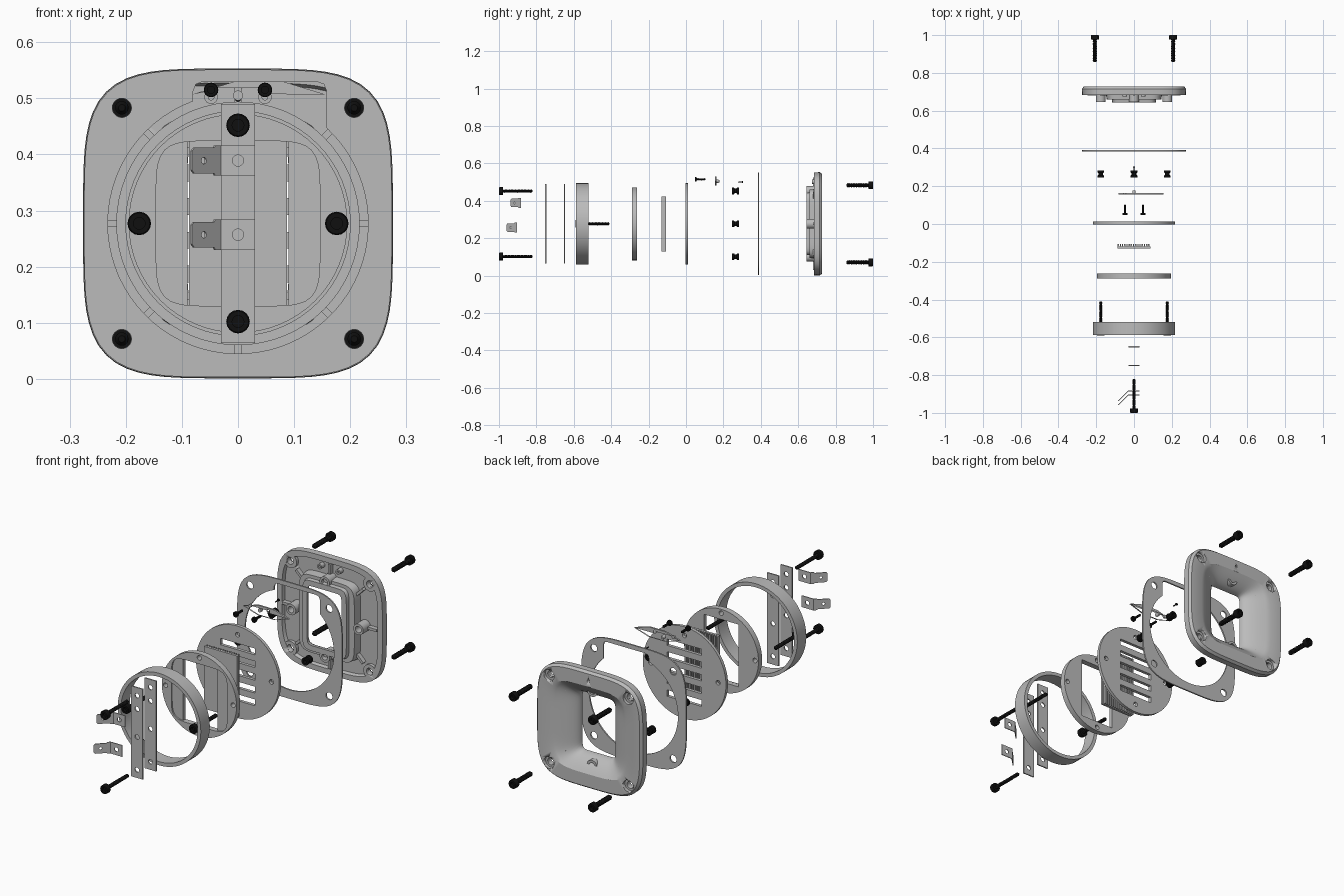
import bpy, bmesh
from math import sin, cos, pi, radians
from mathutils import Matrix

if "Cube" in bpy.data.objects:
    bpy.data.objects.remove(bpy.data.objects["Cube"])

CZ = 0.277   # height of the common axis
BOLT = 0.176  # radius of the bolt circle
CARDINALS = [(BOLT, 0), (-BOLT, 0), (0, BOLT), (0, -BOLT)]
CORNERS = [(sx * 0.207, sz * 0.206) for sx in (-1, 1) for sz in (-1, 1)]


def material(name, value, rough):
    m = bpy.data.materials.new(name)
    m.use_nodes = True
    m.diffuse_color = (value, value, value, 1)
    bsdf = m.node_tree.nodes["Principled BSDF"]
    bsdf.inputs["Base Color"].default_value = (value, value, value, 1)
    bsdf.inputs["Roughness"].default_value = rough
    return m


GREY = material("mid grey", 0.5, 0.6)
BLACK = material("black", 0.005, 0.5)


def finish(ob, mat):
    """Assign the colour and shade smooth with sharp edges."""
    ob.data.materials.clear()
    ob.data.materials.append(mat)
    select(ob)
    bpy.ops.object.shade_smooth_by_angle(angle=radians(30))
    return ob


def select(ob):
    bpy.ops.object.select_all(action='DESELECT')
    ob.select_set(True)
    bpy.context.view_layer.objects.active = ob


def mesh_object(name, bm, mat):
    bmesh.ops.remove_doubles(bm, verts=bm.verts, dist=1e-5)
    bmesh.ops.recalc_face_normals(bm, faces=bm.faces)
    me = bpy.data.meshes.new(name)
    bm.to_mesh(me)
    bm.free()
    ob = bpy.data.objects.new(name, me)
    bpy.context.collection.objects.link(ob)
    return finish(ob, mat)


def circle(r, x=0, z=0, n=32):
    return [(x + r * cos(2 * pi * i / n), z + r * sin(2 * pi * i / n)) for i in range(n)]


def rect(x0, x1, z0, z1):
    return [(x0, z0), (x1, z0), (x1, z1), (x0, z1)]


def squircle(a, b, n, count=96):
    pts = []
    for i in range(count):
        c, s = cos(2 * pi * i / count), sin(2 * pi * i / count)
        r = (abs(c / a) ** n + abs(s / b) ** n) ** (-1 / n)
        pts.append((r * c, r * s))
    return pts


def plate(name, loops, y0, y1, mat=GREY, place=None):
    """Flat sheet facing y; the first loop is the outline, the others are holes."""
    cu = bpy.data.curves.new(name, 'CURVE')
    cu.dimensions, cu.fill_mode, cu.extrude = '2D', 'BOTH', (y1 - y0) / 2
    for pts in loops:
        sp = cu.splines.new('POLY')
        sp.points.add(len(pts) - 1)
        for p, (x, z) in zip(sp.points, pts):
            p.co = (x, z, 0, 1)
        sp.use_cyclic_u = True
    ob = bpy.data.objects.new(name, cu)
    bpy.context.collection.objects.link(ob)
    select(ob)
    bpy.ops.object.convert(target='MESH')
    ob = bpy.context.view_layer.objects.active
    place = place or Matrix.Translation((0, 0, CZ))
    mtx = place @ Matrix.Translation((0, (y0 + y1) / 2, 0)) @ Matrix.Rotation(pi / 2, 4, 'X')
    bm = bmesh.new()
    bm.from_mesh(ob.data)
    bmesh.ops.transform(bm, matrix=mtx, verts=bm.verts)
    bmesh.ops.remove_doubles(bm, verts=bm.verts, dist=1e-5)
    bmesh.ops.recalc_face_normals(bm, faces=bm.faces)
    bm.to_mesh(ob.data)
    bm.free()
    return finish(ob, mat)


def skin(bm, rings, closed):
    """Join rings of (x, y, z) points with quads."""
    rows = [[bm.verts.new(p) for p in ring] for ring in rings]
    for a, b in zip(rows, rows[1:] + rows[:1] if closed else rows[1:]):
        for i in range(len(a)):
            j = (i + 1) % len(a)
            bm.faces.new((a[i], a[j], b[j], b[i]))


def lathe(bm, profile, x, z, closed=False, n=24):
    """Turn a profile of (radius, y) about an axis along y, relative to the main axis."""
    skin(bm, [[(px, y, pz + CZ) for px, pz in circle(max(r, 1e-7), x, z, n)]
              for r, y in profile], closed)


def tubes(name, spots, r_in, r_out, y0, y1, mat=GREY, n=24):
    bm = bmesh.new()
    for x, z in spots:
        lathe(bm, [(r_in, y0), (r_out, y0), (r_out, y1), (r_in, y1)], x, z, True, n)
    return mesh_object(name, bm, mat)


def screw(name, x, z, head, tip, r_head, r, thick, turns):
    """Socket head screw running along y from head to tip, with a ridged thread."""
    d = 1 if tip > head else -1
    prof = [(0, head + d * thick * .6), (r_head * .5, head + d * thick * .6), (r_head * .5, head),
            (r_head * .9, head), (r_head, head + d * thick * .15),
            (r_head, head + d * thick), (r, head + d * thick)]
    start = head + d * thick
    step = (tip - start) / (turns + 1)
    for k in range(turns):
        prof += [(r * .72, start + step * (k + .5)), (r, start + step * (k + 1))]
    prof += [(r * .5, tip), (0, tip)]
    bm = bmesh.new()
    lathe(bm, prof, x, z, n=16)
    return mesh_object(name, bm, BLACK)


# Terminal screws, ring screws and flange screws
for i, s in enumerate((1, -1)):
    screw(f"terminal_screw_{i + 1}", 0, s * 0.175, -1.0, -0.82, 0.021, 0.009, 0.022, 24)
    screw(f"ring_screw_{i + 1}", s * BOLT, 0, -0.59, -0.41, 0.021, 0.009, 0.022, 24)
for i, (x, z) in enumerate(CORNERS):
    screw(f"flange_screw_{i + 1}", x, z, 1.0, 0.857, 0.021, 0.012, 0.024, 12)

# Bent terminal tabs
for i, (z, y) in enumerate(((0.389, -0.884), (0.257, -0.905))):
    plate(f"terminal_base_{i + 1}", [rect(-.032, .03, -.027, .027), circle(.01)],
          -.002, .002, place=Matrix.Translation((0, y, z)))
    blade = [(0, -.027), (0, .027), (-.015, .027), (-.018, .023), (-.068, .023),
             (-.074, .017), (-.074, -.017), (-.068, -.023), (-.018, -.023), (-.015, -.027)]
    plate(f"terminal_blade_{i + 1}", [blade, circle(.006, -.044)], -.002, .002,
          place=Matrix.Translation((-.031, y, z)) @ Matrix.Rotation(pi / 4, 4, 'Z'))

# Insulating strips
for i, y in enumerate((-0.75, -0.65)):
    plate(f"strip_{i + 1}", [rect(-.03, .03, -.213, .213)] +
          [circle(.011, 0, z) for z in (-.175, -.02, .112, .175)], y - .003, y + .003)

# Outer ring
tubes("outer_ring", [(0, 0)], .2, .217, -.587, -.52, n=64)

# Magnet carrier: shallow recess around a rectangular opening
bolt_holes = [circle(.011, x, z) for x, z in CARDINALS]
plate("carrier_rim", [circle(.195, n=64), squircle(.146, .147, 6)] + bolt_holes, -.289, -.282)
plate("carrier_disc", [circle(.195, n=64), rect(-.09, .09, -.147, .147)] + bolt_holes,
      -.282, -.262)

# Ribbed core block
core = []
for k in range(15):
    x = -.087 + .174 * k / 15
    core += [(x, -.107), (x + .0065, -.107), (x + .0065, -.12), (x + .0116, -.12)]
core += [(.087, -.13), (-.087, -.13)]
bm = bmesh.new()
skin(bm, [[(x, y, CZ + z) for x, y in core] for z in (-.147, .147)], False)
bm.verts.ensure_lookup_table()
for k in (0, len(core)):
    bm.faces.new([bm.verts[k + i] for i in range(len(core))])
mesh_object("ribbed_core", bm, GREY)

# Slotted front plate
slots = [rect(-.09, .09, z - .015, z + .015) for z in (-.12, -.06, 0, .06, .12)]
plate("slotted_plate", [circle(.217, n=64)] + slots + bolt_holes, -.003, .012)

# Light bar with its lamp and small screws
bar = [(x * .12 + .037, z + .2295) for x, z in squircle(1, .0235, 10)]
plate("light_bar", [bar] + [circle(.008, x, .238, 16) for x in (-.048, .048)], .156, .164)
bm = bmesh.new()
lathe(bm, [(0, .16), (.009, .16), (.009, .172), (.006, .178), (0, .178)], 0, .228)
mesh_object("lamp", bm, GREY)
for i, x in enumerate((-.048, .048)):
    screw(f"bar_screw_{i + 1}", x, .238, .047, .103, .013, .006, .01, 7)
screw("lamp_screw", 0, .223, .305, .278, .006, .003, .006, 3)

# Threaded inserts
bm = bmesh.new()
for x, z in CARDINALS:
    lathe(bm, [(.008, .247), (.018, .247), (.018, .257), (.012, .26), (.012, .27),
               (.018, .273), (.018, .283), (.008, .283)], x, z, True, 16)
mesh_object("threaded_inserts", bm, BLACK)

# Gasket with a round opening notched for the light bar
opening = [(.232 * cos(radians(a)), .232 * sin(radians(a)))
           for a in (110.2 + (407.1 - 110.2) * k / 60 for k in range(61))]
opening += [(.158, .235), (.153, .248), (.14, .253), (-.062, .253), (-.075, .248), (-.08, .235)]
plate("gasket", [squircle(.274, .274, 4.3), opening] +
      [circle(.017, x, z) for x, z in CORNERS], .384, .391)

# Horn housing: flange, flared mouth and stepped rear frame
sections = [(.09, .14, 12, .643), (.115, .165, 9, .643), (.118, .168, 9, .66), (.145, .183, 7, .66),
            (.15, .187, 7, .70), (.245, .245, 4.3, .70), (.25, .25, 4.3, .684),
            (.275, .275, 4.3, .684), (.276, .276, 4.3, .715), (.267, .267, 4.3, .727)]
for k in range(10):
    u = 1 - k / 10
    sections.append((.09 + .116 * u * u, .14 + .066 * u * u, 12 - 7.7 * u, .643 + .084 * u))
bm = bmesh.new()
skin(bm, [[(x, y, z + CZ) for x, z in squircle(a, b, n)] for a, b, n, y in sections], True)
housing = mesh_object("horn_housing", bm, GREY)

# Counterbored corner holes and lamp hole
bm = bmesh.new()
for x, z in CORNERS:
    lathe(bm, [(0, .65), (.0165, .65), (.0165, .712), (.027, .712), (.027, .76), (0, .76)], x, z)
lathe(bm, [(0, .65), (.005, .65), (.005, .76), (0, .76)], 0, .238)
cutter = mesh_object("hole_cutter", bm, GREY)
mod = housing.modifiers.new("holes", 'BOOLEAN')
mod.operation, mod.object, mod.solver = 'DIFFERENCE', cutter, 'EXACT'
select(housing)
bpy.ops.object.modifier_move_to_index(modifier="holes", index=0)
bpy.ops.object.modifier_apply(modifier="holes")
bpy.data.objects.remove(cutter)

# Rear bosses and ribs of the housing
tubes("corner_bosses", CORNERS, .0165, .033, .685, .711)
tubes("insert_bosses", CARDINALS, .015, .026, .645, .701)
tubes("bar_posts", [(-.048, .225), (.048, .225)], .005, .012, .675, .701)
bm = bmesh.new()
for k in range(8):
    spin = Matrix.Rotation(k * pi / 4, 4, 'Y')
    bmesh.ops.create_cube(bm, size=1, matrix=Matrix.Translation((0, .69, CZ)) @ spin
                          @ Matrix.Translation((.222, 0, 0)) @ Matrix.Diagonal((.05, .022, .012, 1)))
mesh_object("housing_ribs", bm, GREY)
